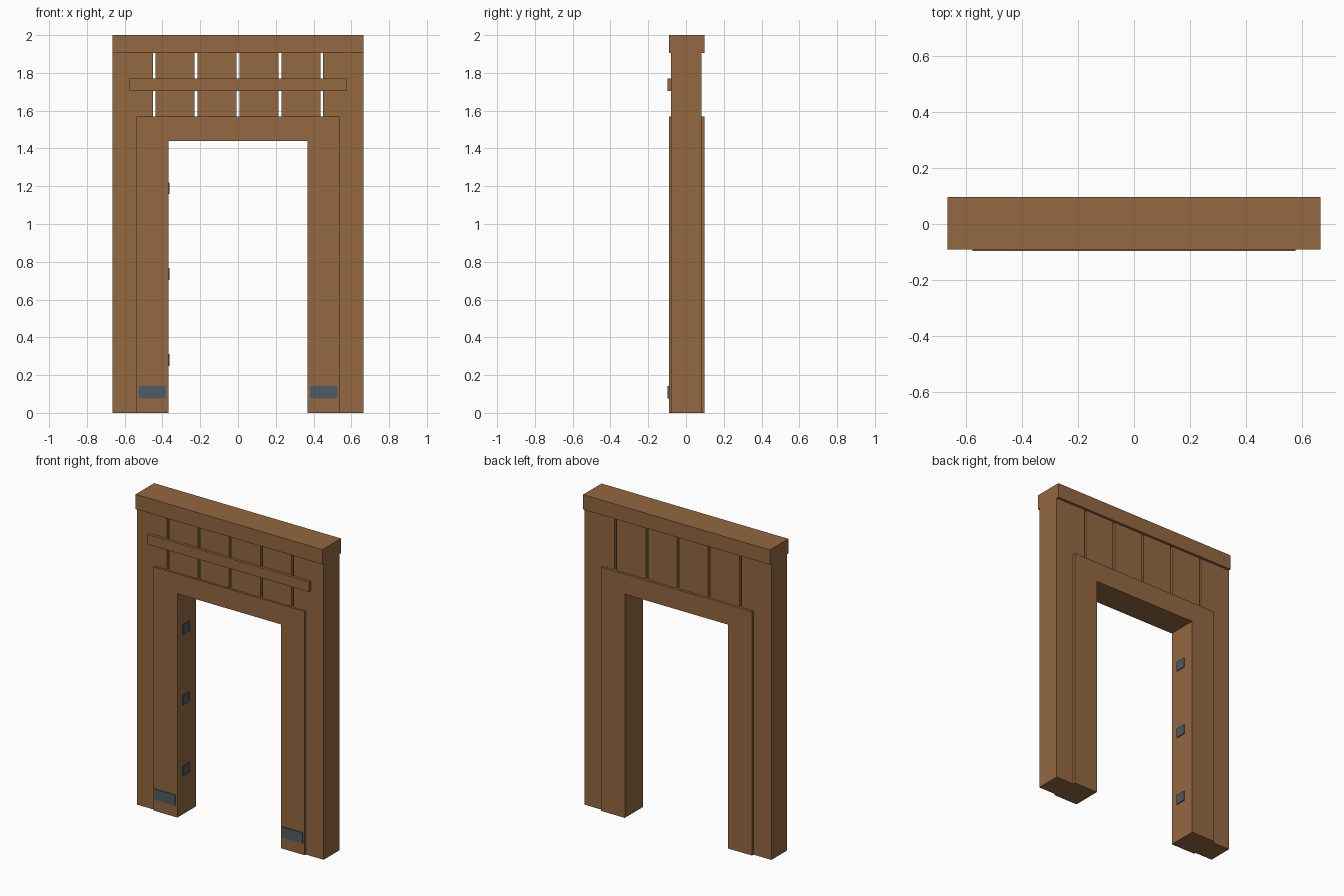
import bpy
import bmesh

old = bpy.data.objects.get("Cube")
if old:
    bpy.data.objects.remove(old, do_unlink=True)


def make_material(name, colour):
    mat = bpy.data.materials.new(name)
    mat.use_nodes = True
    mat.diffuse_color = (*colour, 1)
    mat.node_tree.nodes["Principled BSDF"].inputs["Base Color"].default_value = (*colour, 1)
    return mat


wood = make_material("brown wood", (0.29, 0.138, 0.052))
metal = make_material("blue grey metal", (0.076, 0.107, 0.122))


def extrude_outline(name, points, y0, y1, mat):
    """Extrude an outline in the x-z plane from y0 to y1."""
    bm = bmesh.new()
    face = bm.faces.new([bm.verts.new((x, y0, z)) for x, z in points])
    result = bmesh.ops.extrude_face_region(bm, geom=[face], use_keep_orig=True)
    for v in result["geom"]:
        if isinstance(v, bmesh.types.BMVert):
            v.co.y = y1
    bmesh.ops.recalc_face_normals(bm, faces=bm.faces)
    mesh = bpy.data.meshes.new(name)
    bm.to_mesh(mesh)
    bm.free()
    mesh.materials.append(mat)
    obj = bpy.data.objects.new(name, mesh)
    bpy.context.collection.objects.link(obj)
    return obj


def box(name, x, y, z, mat):
    outline = [(x[0], z[0]), (x[1], z[0]), (x[1], z[1]), (x[0], z[1])]
    return extrude_outline(name, outline, y[0], y[1], mat)


FRONT, BACK = -0.091, 0.097
WALL = (-0.079, 0.081)
LINTEL_Z, FRAME_TOP, OPENING_TOP = 1.905, 1.568, 1.44
OUTER, FRAME, OPENING = 0.665, 0.538, 0.368
PITCH, GAP = 0.222, 0.014

# Top lintel
box("lintel", (-OUTER, OUTER), (FRONT, BACK), (LINTEL_Z, 2.0), wood)

# Door frame: one arch-shaped piece
half = [(OPENING, OPENING_TOP), (OPENING, 0), (FRAME, 0), (FRAME, FRAME_TOP)]
arch = half + [(-x, z) for x, z in reversed(half)]
extrude_outline("door_frame", arch, FRONT, BACK, wood)

# Outer posts, running up to the lintel beside the planks
for side, s in (("left", 1), ("right", -1)):
    x = sorted((s * OUTER, s * (2 * PITCH + GAP / 2)))
    box(f"{side}_post", x, WALL, (0, LINTEL_Z), wood)

# Wall planks above the opening, with open gaps between them
for i in range(-2, 2):
    box(f"plank_{i + 3}", (i * PITCH + GAP / 2, (i + 1) * PITCH - GAP / 2),
        WALL, (FRAME_TOP - 0.06, LINTEL_Z), wood)

# Batten across the front of the planks
box("front_batten", (-0.575, 0.575), (-0.097, WALL[0]), (1.705, 1.77), wood)

# Metal plates at the foot of the frame
for side, s in (("left", 1), ("right", -1)):
    x = sorted((s * 0.38, s * 0.528))
    box(f"{side}_foot_plate", x, (-0.097, FRONT), (0.075, 0.143), metal)

# Hinge plates inside the right jamb
for i, z in enumerate((0.28, 0.735, 1.19)):
    box(f"hinge_plate_{i + 1}", (-OPENING, -OPENING + 0.006),
        (-0.04, 0.028), (z - 0.031, z + 0.031), metal)
